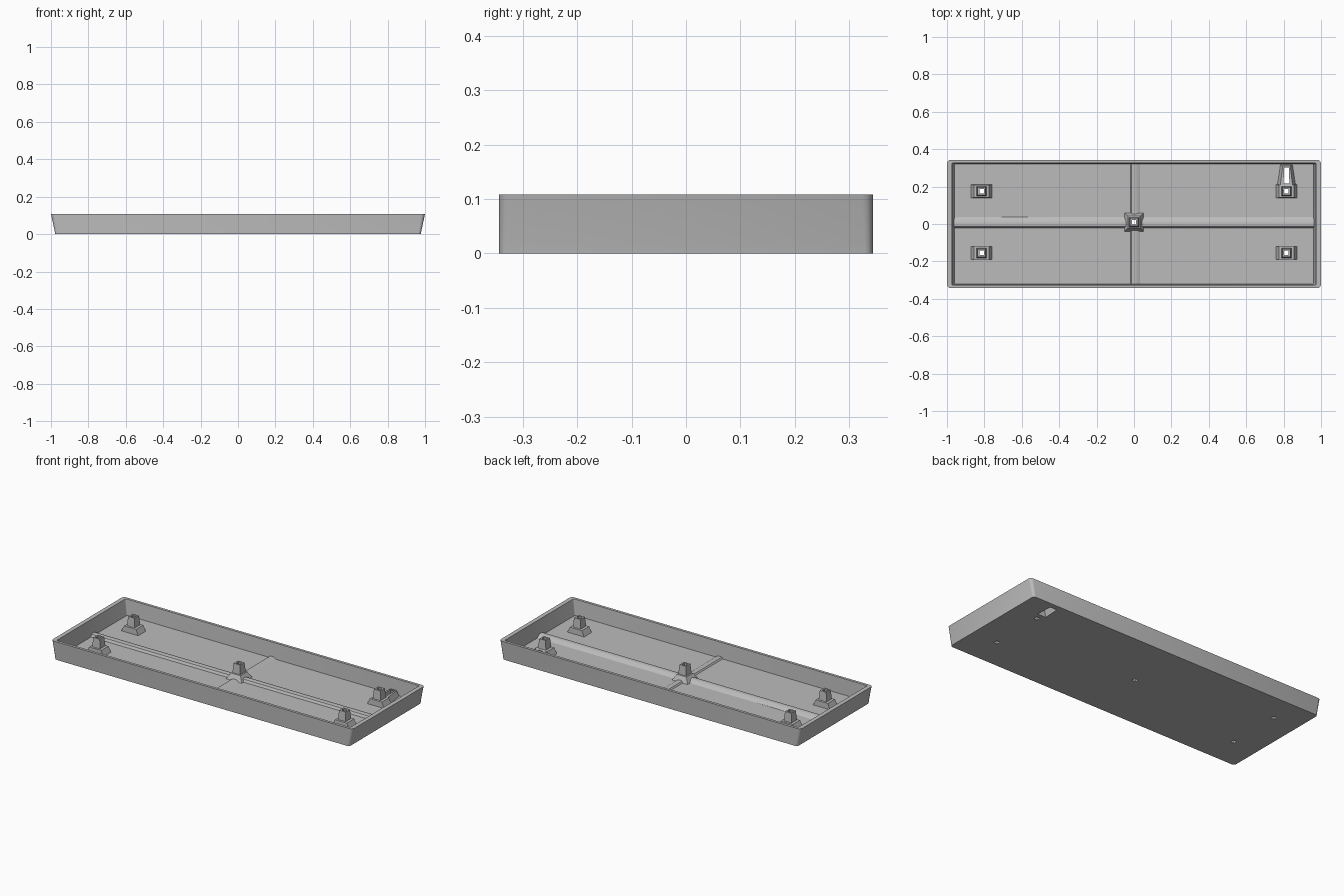
import bpy
import bmesh
import math

if "Cube" in bpy.data.objects:
    bpy.data.objects.remove(bpy.data.objects["Cube"], do_unlink=True)

grey = bpy.data.materials.new("plain_grey")
grey.use_nodes = True
grey.diffuse_color = (0.5, 0.5, 0.5, 1)
grey.node_tree.nodes["Principled BSDF"].inputs["Base Color"].default_value = (0.5, 0.5, 0.5, 1)

FLOOR = 0.015
RIM = 0.108


def rect(hx, hy, z, r=0.0, cx=0.0, cy=0.0):
    """Rectangle outline, with rounded corners when r is given."""
    pts = []
    steps = 4 if r else 1
    for k, (sx, sy) in enumerate([(1, 1), (-1, 1), (-1, -1), (1, -1)]):
        for i in range(steps):
            a = math.pi / 2 * (k + i / max(steps - 1, 1))
            pts.append((cx + sx * (hx - r) + r * math.cos(a),
                        cy + sy * (hy - r) + r * math.sin(a), z))
    return pts


def loft(name, rings):
    """Join matching outlines into a closed solid."""
    bm = bmesh.new()
    loops = [[bm.verts.new(p) for p in ring] for ring in rings]
    for a, b in zip(loops, loops[1:]):
        n = len(a)
        for i in range(n):
            j = (i + 1) % n
            bm.faces.new((a[i], a[j], b[j], b[i]))
    bm.faces.new(loops[0][::-1])
    bm.faces.new(loops[-1])
    bmesh.ops.recalc_face_normals(bm, faces=bm.faces)
    mesh = bpy.data.meshes.new(name)
    bm.to_mesh(mesh)
    bm.free()
    mesh.materials.append(grey)
    obj = bpy.data.objects.new(name, mesh)
    bpy.context.collection.objects.link(obj)
    return obj


def cut(obj, cutters):
    """Subtract the cutters and bake the result."""
    for c in cutters:
        mod = obj.modifiers.new("hole", 'BOOLEAN')
        mod.operation = 'DIFFERENCE'
        mod.solver = 'EXACT'
        mod.object = c
    dg = bpy.context.evaluated_depsgraph_get()
    mesh = bpy.data.meshes.new_from_object(obj.evaluated_get(dg))
    obj.modifiers.clear()
    obj.data = mesh


# Open tray with outward leaning ends
tray = loft("tray", [
    rect(0.978, 0.343, 0, 0.015),
    rect(0.98, 0.343, FLOOR, 0.015),
    rect(1.0, 0.343, RIM, 0.02),
    rect(0.974, 0.327, RIM, 0.008),
    rect(0.96, 0.32, FLOOR, 0.006)])

# Hollow pegs on flared feet
corners = [("back_left", 0.815, 0.175), ("back_right", -0.815, 0.175),
           ("front_left", 0.815, -0.155), ("front_right", -0.815, -0.155)]
pegs, holes = [], []
for name, x, y in corners + [("centre", 0.0, 0.01)]:
    if name == "centre":
        foot = [(0.055, 0.052), (0.032, 0.032)]
    else:
        foot = [(0.058, 0.036), (0.04, 0.034)]
    pegs.append(loft(name + "_peg", [
        rect(*foot[0], FLOOR - 0.005, cx=x, cy=y),
        rect(*foot[1], 0.048, cx=x, cy=y),
        rect(0.026, 0.026, 0.05, cx=x, cy=y),
        rect(0.021, 0.021, 0.105, cx=x, cy=y)]))
    holes.append(loft(name + "_hole", [
        rect(0.012, 0.012, z, cx=x, cy=y) for z in (-0.05, 0.2)]))

# Tapered slot housing beside one peg
X = 0.815


def wedge(near, far, y0, y1, z):
    return [(X - near, y0, z), (X + near, y0, z), (X + far, y1, z), (X - far, y1, z)]


housing = loft("slot_housing", [
    wedge(0.052, 0.034, 0.2, 0.318, FLOOR - 0.005),
    wedge(0.034, 0.02, 0.2, 0.31, 0.048)])
slot = loft("slot_cutter", [
    wedge(0.03, 0.024, 0.213, 0.312, -0.01),
    wedge(0.013, 0.01, 0.217, 0.3, 0.06)])

# Low rounded ribs crossing the floor
profile = [(-0.024, 0.0), (-0.014, 0.018), (0.0, 0.021), (0.018, 0.018), (0.042, 0.0)]
low = FLOOR - 0.004
long_rib = loft("long_rib", [
    [(x, u, low + v) for u, v in profile] for x in (-0.962, 0.962)])
cross_rib = loft("cross_rib", [
    [(u * 0.9, y, low + v * 0.7) for u, v in profile] for y in (-0.322, 0.322)])

# Open the holes through every part they meet
cut(tray, holes + [slot])
cut(housing, [slot])
for peg, hole in zip(pegs, holes):
    cut(peg, [hole])
for rib in (long_rib, cross_rib):
    cut(rib, [holes[-1]])
for c in holes + [slot]:
    bpy.data.objects.remove(c, do_unlink=True)

# Soft shading on the ribs and tray corners
for obj in (tray, long_rib, cross_rib):
    bpy.ops.object.select_all(action='DESELECT')
    obj.select_set(True)
    bpy.context.view_layer.objects.active = obj
    bpy.ops.object.shade_smooth_by_angle(angle=math.radians(35))
